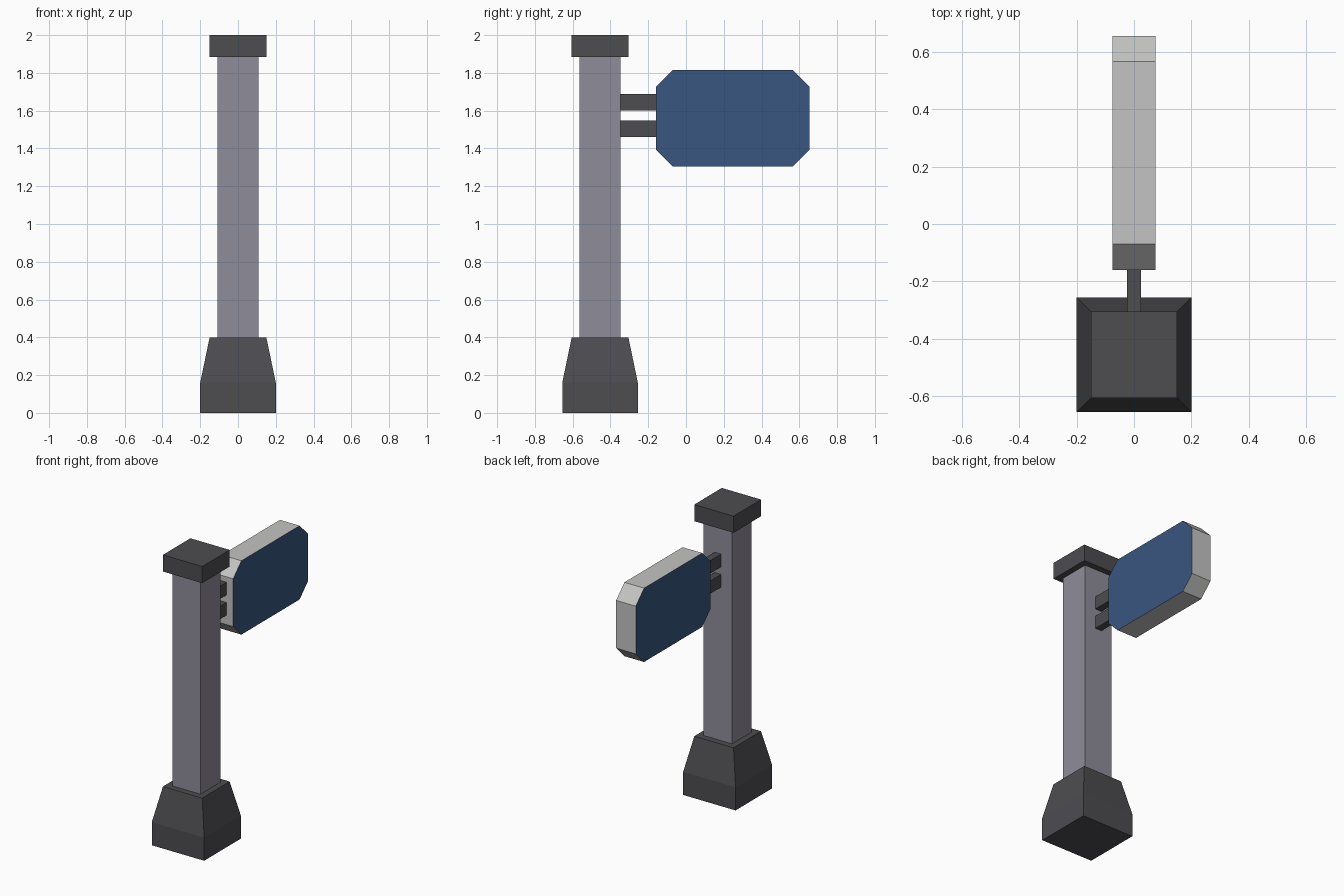
import bpy
import bmesh
from mathutils import Vector

cube = bpy.data.objects.get("Cube")
if cube:
    bpy.data.objects.remove(cube, do_unlink=True)


def material(name, rgb):
    """Flat material from 0-255 display values, stored as linear."""
    color = [((c / 255 + 0.055) / 1.055) ** 2.4 for c in rgb] + [1]
    mat = bpy.data.materials.new(name)
    mat.diffuse_color = color
    mat.use_nodes = True
    bsdf = next(n for n in mat.node_tree.nodes if n.type == 'BSDF_PRINCIPLED')
    bsdf.inputs["Base Color"].default_value = color
    bsdf.inputs["Roughness"].default_value = 0.8
    return mat


dark = material("dark grey", (77, 76, 80))
grey = material("post grey", (143, 140, 152))
blue = material("sign blue", (57, 86, 128))
pale = material("rim pale grey", (196, 196, 195))


def finish(name, bm, *mats):
    bmesh.ops.recalc_face_normals(bm, faces=bm.faces)
    mesh = bpy.data.meshes.new(name)
    bm.to_mesh(mesh)
    bm.free()
    for mat in mats:
        mesh.materials.append(mat)
    obj = bpy.data.objects.new(name, mesh)
    bpy.context.collection.objects.link(obj)
    return obj


def box(name, low, high, mat):
    low, high = Vector(low), Vector(high)
    bm = bmesh.new()
    bmesh.ops.create_cube(bm, size=1)
    bmesh.ops.scale(bm, vec=high - low, verts=bm.verts)
    bmesh.ops.translate(bm, vec=(low + high) / 2, verts=bm.verts)
    return finish(name, bm, mat)


POST_Y = -0.455


def square_part(name, half, z0, z1, mat):
    return box(name, (-half, POST_Y - half, z0), (half, POST_Y + half, z1), mat)


# Foot: square plinth with a tapered upper section
bm = bmesh.new()
rings = []
for half, z in ((0.2, 0), (0.2, 0.16), (0.15, 0.4)):
    rings.append([bm.verts.new((sx * half, POST_Y + sy * half, z))
                  for sx, sy in ((-1, -1), (1, -1), (1, 1), (-1, 1))])
for lower, upper in zip(rings, rings[1:]):
    for i in range(4):
        j = (i + 1) % 4
        bm.faces.new((lower[i], lower[j], upper[j], upper[i]))
bm.faces.new(rings[0])
bm.faces.new(rings[-1])
finish("foot", bm, dark)

# Post and its cap
square_part("post", 0.108, 0.4, 1.885, grey)
square_part("cap", 0.15, 1.885, 2.0, dark)

# Two arms holding the sign
for name, z in (("lower_arm", 1.46), ("upper_arm", 1.6)):
    box(name, (-0.025, -0.35, z), (0.025, -0.155, z + 0.088), dark)

# Sign panel: octagonal outline with blue sides and a pale rim
y0, y1, z0, z1, cut, half = -0.16, 0.655, 1.305, 1.815, 0.09, 0.075
outline = [(y0 + cut, z0), (y1 - cut, z0), (y1, z0 + cut), (y1, z1 - cut),
           (y1 - cut, z1), (y0 + cut, z1), (y0, z1 - cut), (y0, z0 + cut)]
bm = bmesh.new()
face = bm.faces.new([bm.verts.new((-half, y, z)) for y, z in outline])
side = bmesh.ops.extrude_face_region(bm, geom=[face], use_keep_orig=True)
bmesh.ops.translate(bm, vec=(2 * half, 0, 0),
                    verts=[v for v in side["geom"] if isinstance(v, bmesh.types.BMVert)])
bm.normal_update()
for f in bm.faces:
    f.material_index = 1 if abs(f.normal.x) > 0.9 else 0
finish("sign_panel", bm, pale, blue)
